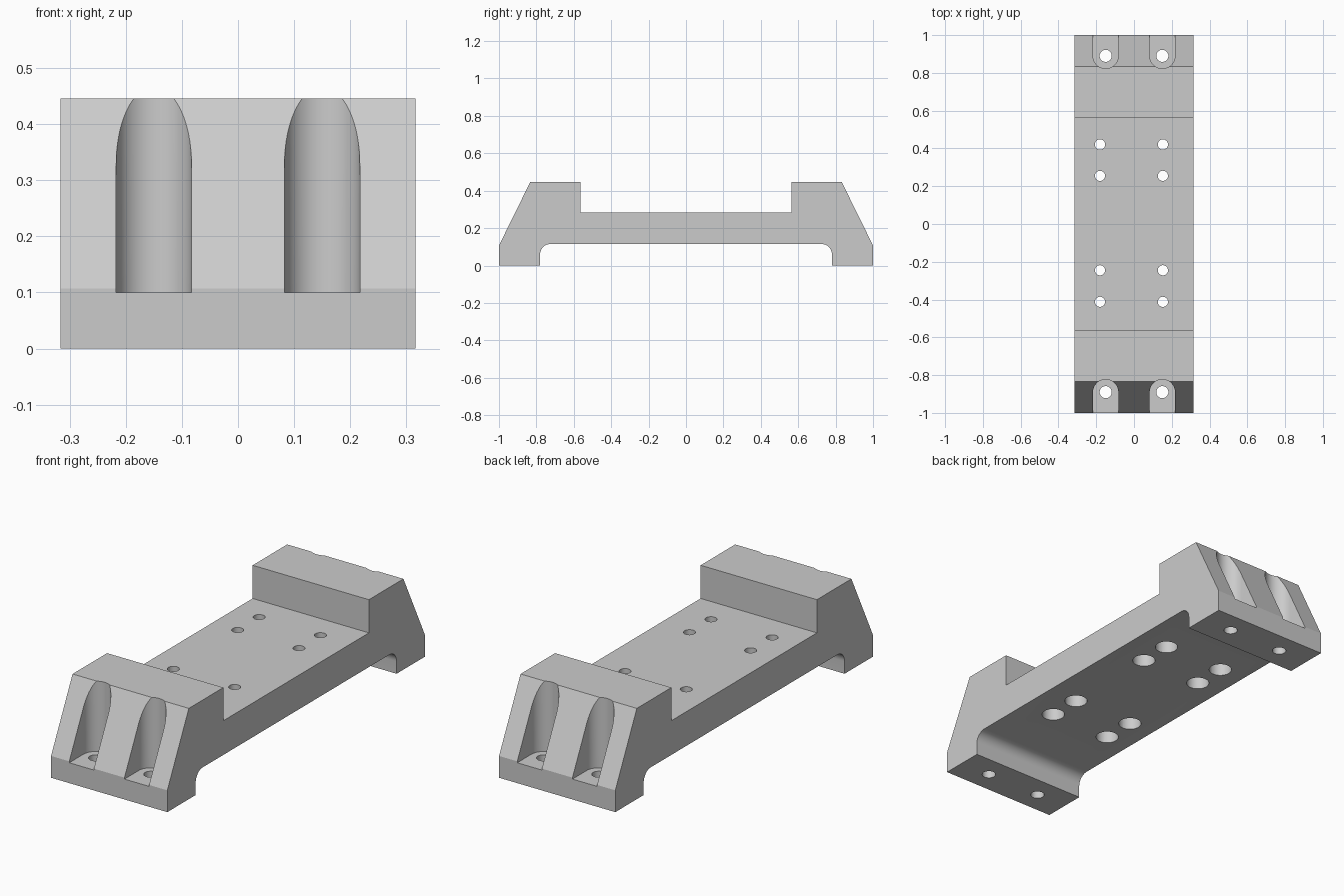
import bpy, bmesh, math

cube = bpy.data.objects.get("Cube")
if cube:
    bpy.data.objects.remove(cube, do_unlink=True)

HALF_W = 0.316

grey = bpy.data.materials.new("light grey")
grey.use_nodes = True
colour = (0.6, 0.6, 0.6, 1)
grey.diffuse_color = colour
grey.node_tree.nodes["Principled BSDF"].inputs["Base Color"].default_value = colour


def prism(name, points, direction):
    """Extrude a closed outline along a direction."""
    bm = bmesh.new()
    face = bm.faces.new([bm.verts.new(p) for p in points])
    ext = bmesh.ops.extrude_face_region(bm, geom=[face])
    verts = [v for v in ext["geom"] if isinstance(v, bmesh.types.BMVert)]
    bmesh.ops.translate(bm, verts=verts, vec=direction)
    bmesh.ops.recalc_face_normals(bm, faces=bm.faces)
    mesh = bpy.data.meshes.new(name)
    bm.to_mesh(mesh)
    bm.free()
    mesh.materials.append(grey)
    obj = bpy.data.objects.new(name, mesh)
    bpy.context.collection.objects.link(obj)
    return obj


def arc(cx, cy, r, start, end, steps):
    angles = [math.radians(start + (end - start) * i / steps) for i in range(steps + 1)]
    return [(cx + r * math.cos(a), cy + r * math.sin(a)) for a in angles]


def cut(name, outline, z0, z1):
    """Subtract an upright prism from the body."""
    cutter = prism(name, [(x, y, z0) for x, y in outline], (0, 0, z1 - z0))
    cutter.hide_render = True
    mod = body.modifiers.new(name, 'BOOLEAN')
    mod.operation = 'DIFFERENCE'
    mod.solver = 'EXACT'
    mod.object = cutter
    bpy.context.view_layer.objects.active = body
    bpy.ops.object.modifier_apply(modifier=name)
    bpy.data.objects.remove(cutter, do_unlink=True)


def drill(name, x, y, r, z0, z1):
    cut(name, arc(x, y, r, 0, 360, 32)[:-1], z0, z1)


# Bridge body: mirrored side profile with filleted underside
half = [(0.565, 0.283), (0.565, 0.446), (0.833, 0.446), (1, 0.107), (1, 0), (0.78, 0)]
half += arc(0.725, 0.06, 0.055, 0, 90, 10)
profile = half + [(-y, z) for y, z in reversed(half)]
body = prism("bridge_bracket", [(-HALF_W, y, z) for y, z in profile], (2 * HALF_W, 0, 0))

# Screw slots and mounting holes in the sloped ends
for end in (-1, 1):
    for x in (-0.15, 0.15):
        slot = [(px, py * end) for px, py in
                arc(x, 0.89, 0.067, 180, 360, 32) + [(x + 0.067, 1.1), (x - 0.067, 1.1)]]
        cut("screw_slot", slot, 0.1, 0.6)
        drill("mounting_hole", x, 0.89 * end, 0.032, -0.1, 0.2)

# Deck holes, counterbored from below
for x in (-0.18, 0.153):
    for y in (-0.412, -0.245, 0.255, 0.421):
        drill("deck_hole", x, y, 0.027, 0, 0.4)
        drill("counterbore", x, y, 0.053, 0, 0.2)

bpy.ops.object.select_all(action='DESELECT')
body.select_set(True)
bpy.context.view_layer.objects.active = body
bpy.ops.object.shade_smooth_by_angle(angle=math.radians(25))
